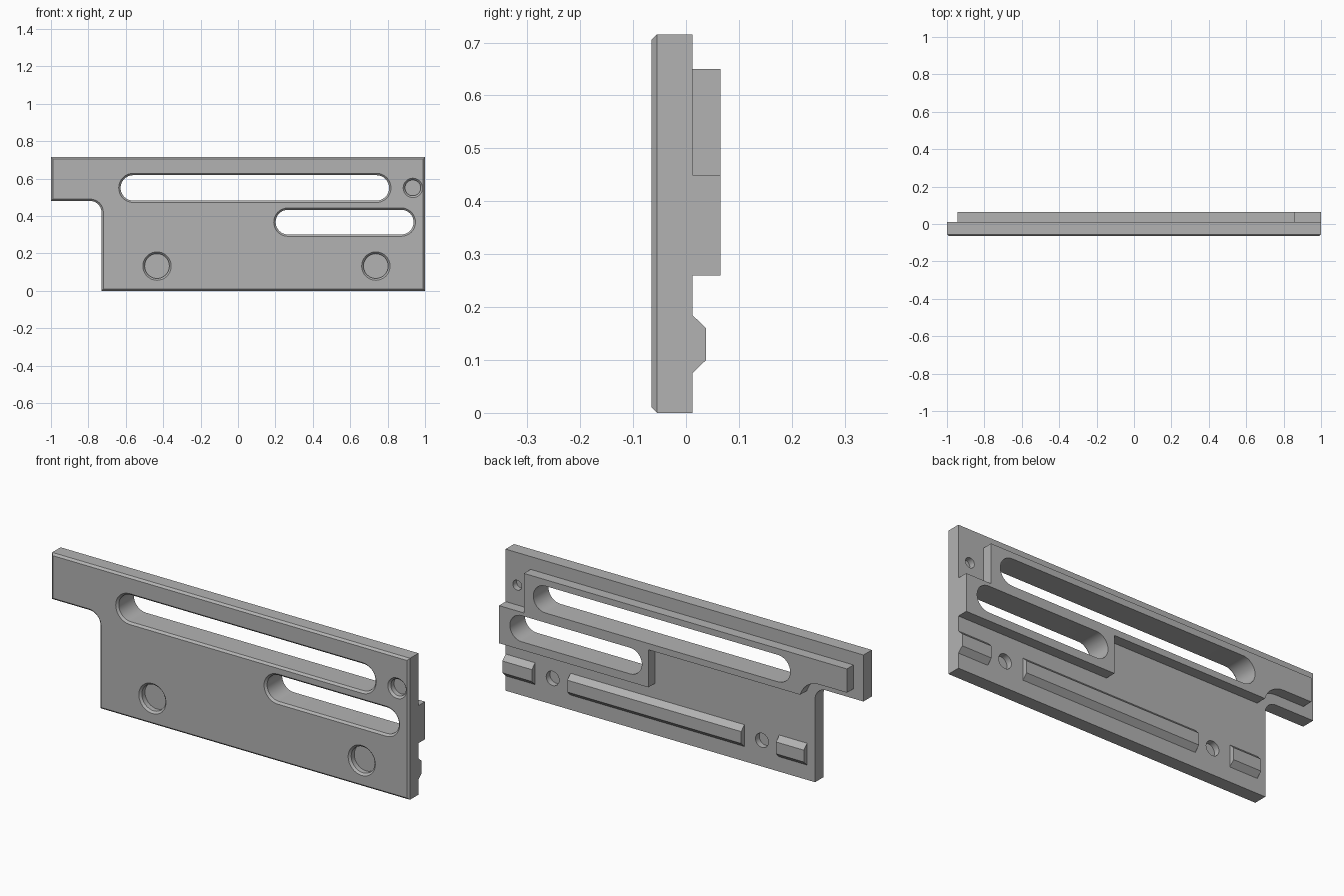
import bpy
import bmesh
from math import cos, sin, pi
from mathutils import Vector

cube = bpy.data.objects.get("Cube")
if cube:
    bpy.data.objects.remove(cube, do_unlink=True)

grey = bpy.data.materials.new("plain grey")
grey.use_nodes = True
colour = (0.45, 0.45, 0.45, 1)
grey.diffuse_color = colour
grey.node_tree.nodes["Principled BSDF"].inputs["Base Color"].default_value = colour

FRONT, BACK, RAISED = -0.065, 0.012, 0.065
CHAMFER = 0.01


def arc(cx, cz, r, start, end, steps=16):
    angles = [start + (end - start) * i / steps for i in range(steps + 1)]
    return [(cx + r * cos(a), cz + r * sin(a)) for a in angles]


def slot(x0, x1, z, r):
    """Stadium outline, counter-clockwise; a circle when x0 == x1."""
    pts = arc(x1, z, r, -pi / 2, pi / 2) + arc(x0, z, r, pi / 2, 3 * pi / 2)
    return pts if x1 > x0 else pts[:16] + pts[17:-1]


def inset(outline, d):
    """Move every edge of a counter-clockwise outline inward by d."""
    pts = [Vector(p) for p in outline]
    out = []
    for i, p in enumerate(pts):
        a = (p - pts[i - 1]).normalized()
        b = (pts[(i + 1) % len(pts)] - p).normalized()
        na, nb = Vector((-a.y, a.x)), Vector((-b.y, b.x))
        out.append(tuple(p + (na + nb) * d / (1 + na.dot(nb))))
    return out


def loft(name, layers):
    """Closed solid through matching (outline, y) layers."""
    bm = bmesh.new()
    rings = [[bm.verts.new((x, y, z)) for x, z in pts] for pts, y in layers]
    for r0, r1 in zip(rings, rings[1:]):
        for i in range(len(r0)):
            j = (i + 1) % len(r0)
            bm.faces.new((r0[i], r0[j], r1[j], r1[i]))
    bm.faces.new(rings[0])
    bm.faces.new(rings[-1])
    bmesh.ops.recalc_face_normals(bm, faces=bm.faces[:])
    mesh = bpy.data.meshes.new(name)
    bm.to_mesh(mesh)
    bm.free()
    mesh.materials.append(grey)
    obj = bpy.data.objects.new(name, mesh)
    bpy.context.collection.objects.link(obj)
    return obj


def front_cutter(x0, x1, z, r, depth):
    """Opening with a chamfered rim on the front face."""
    return loft("cutter", [(slot(x0, x1, z, r + 2 * CHAMFER), FRONT - CHAMFER),
                           (slot(x0, x1, z, r), FRONT + CHAMFER),
                           (slot(x0, x1, z, r), FRONT + depth)])


def cut(obj, cutters):
    for c in cutters:
        mod = obj.modifiers.new("cut", "BOOLEAN")
        mod.operation = "DIFFERENCE"
        mod.solver = "EXACT"
        mod.object = c
    graph = bpy.context.evaluated_depsgraph_get()
    mesh = bpy.data.meshes.new_from_object(obj.evaluated_get(graph))
    obj.modifiers.clear()
    obj.data = mesh


# Main plate with a notched lower corner and chamfered front edge
outline = [(-0.73, 0), (1, 0), (1, 0.715), (-1, 0.715), (-1, 0.48)]
outline += arc(-0.79, 0.42, 0.06, pi / 2, 0)
plate = loft("base_plate", [(inset(outline, CHAMFER), FRONT),
                            (outline, FRONT + CHAMFER), (outline, BACK)])

# Raised guide block around the slots
guide = [(0.165, 0.26), (1, 0.26), (1, 0.45), (0.86, 0.45), (0.86, 0.65),
         (-0.945, 0.65), (-0.945, 0.53)]
guide += arc(-0.79, 0.42, 0.11, pi / 2, 0.276) + [(0.165, 0.45)]
block = loft("guide_block", [(guide, BACK), (guide, RAISED)])

# Through slots
slots = [front_cutter(-0.56, 0.74, 0.55, 0.068, 0.2),
         front_cutter(0.267, 0.873, 0.367, 0.066, 0.2)]

# Blind pockets in the front, smaller ones behind them
pockets = []
for x, z, r, back_r in ((-0.433, 0.132, 0.066, 0.036),
                        (0.737, 0.132, 0.066, 0.036),
                        (0.935, 0.55, 0.042, 0.025)):
    pockets.append(front_cutter(x, x, z, r, 0.035))
    ring = slot(x, x, z, back_r)
    pockets.append(loft("cutter", [(ring, BACK - 0.03), (ring, BACK + 0.02)]))

cut(plate, slots + pockets)
cut(block, slots)
for c in slots + pockets:
    bpy.data.objects.remove(c, do_unlink=True)

# Bevelled rail pieces between the pockets
parts = [plate, block]
for name, x0, x1 in (("left_rail", 0.835, 1), ("middle_rail", -0.335, 0.637),
                     ("right_rail", -0.685, -0.53)):
    base = [(x0, 0.075), (x1, 0.075), (x1, 0.185), (x0, 0.185)]
    top = [(x0, 0.10), (x1, 0.10), (x1, 0.16), (x0, 0.16)]
    parts.append(loft(name, [(base, BACK), (top, 0.038)]))

# Smooth the curved walls only
bpy.ops.object.select_all(action="DESELECT")
for obj in parts:
    obj.select_set(True)
bpy.context.view_layer.objects.active = plate
bpy.ops.object.shade_smooth_by_angle(angle=pi / 6)
